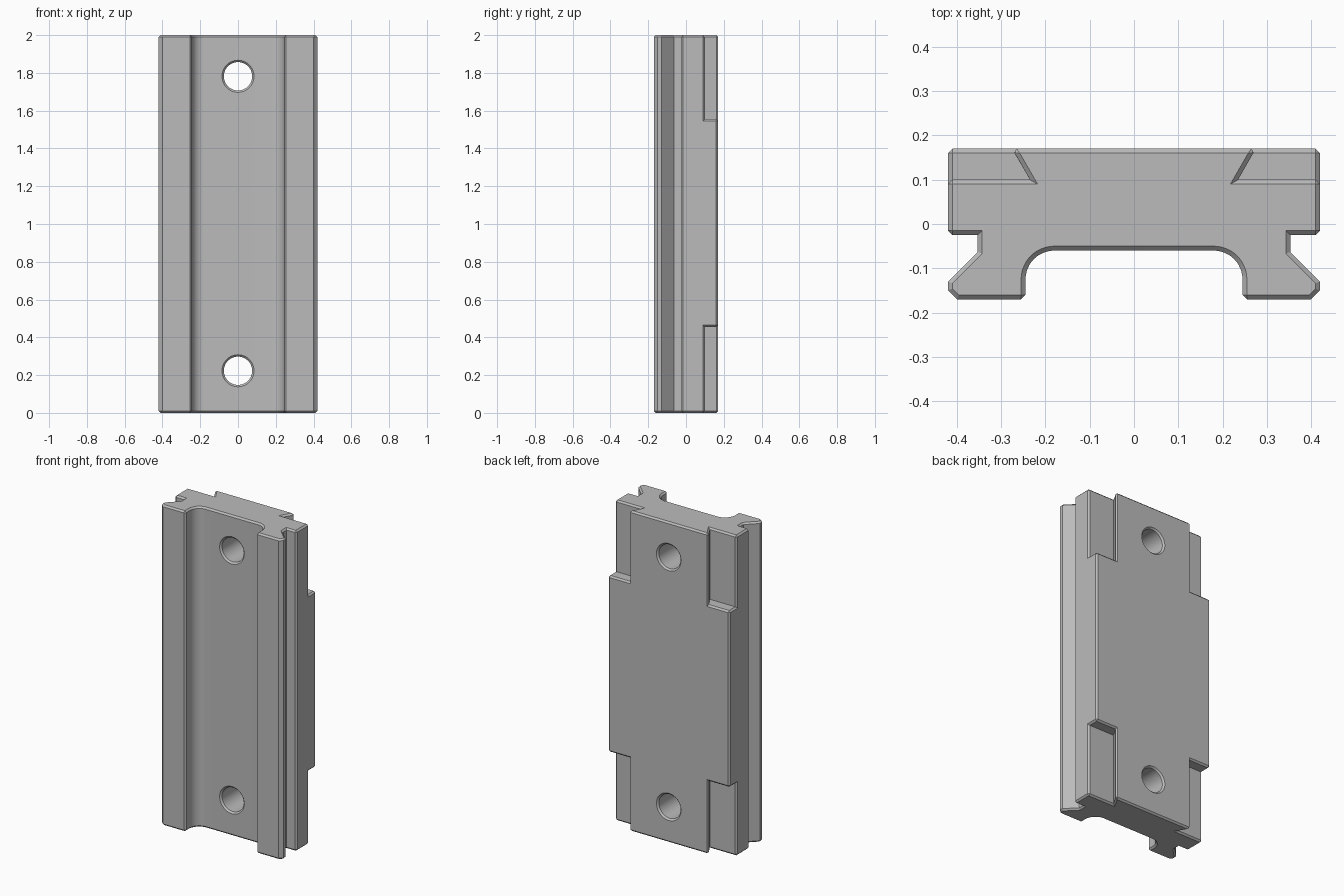
import bpy, bmesh, math
from mathutils import Matrix

if "Cube" in bpy.data.objects:
    bpy.data.objects.remove(bpy.data.objects["Cube"])

metal = bpy.data.materials.new("plain grey")
metal.diffuse_color = (0.5, 0.5, 0.5, 1)
metal.use_nodes = True
metal.node_tree.nodes["Principled BSDF"].inputs["Base Color"].default_value = metal.diffuse_color


def prism(name, outline, z0, z1):
    """Extrude an x-y outline from z0 to z1."""
    bm = bmesh.new()
    face = bm.faces.new([bm.verts.new((x, y, z0)) for x, y in outline])
    out = bmesh.ops.extrude_face_region(bm, geom=[face])
    top = [v for v in out["geom"] if isinstance(v, bmesh.types.BMVert)]
    bmesh.ops.translate(bm, verts=top, vec=(0, 0, z1 - z0))
    bmesh.ops.recalc_face_normals(bm, faces=bm.faces)
    return finish(name, bm)


def finish(name, bm):
    me = bpy.data.meshes.new(name)
    bm.to_mesh(me)
    bm.free()
    me.materials.append(metal)
    ob = bpy.data.objects.new(name, me)
    bpy.context.collection.objects.link(ob)
    return ob


def cut(body, cutters):
    """Subtract the cutters, apply the result and remove them."""
    for c in cutters:
        mod = body.modifiers.new("cut", "BOOLEAN")
        mod.operation, mod.solver, mod.object = "DIFFERENCE", "EXACT", c
    dg = bpy.context.evaluated_depsgraph_get()
    me = bpy.data.meshes.new_from_object(body.evaluated_get(dg))
    body.modifiers.clear()
    body.data = me
    for c in cutters:
        bpy.data.objects.remove(c)


# Rail cross-section: mounting block, neck, dovetail jaw, rounded channel
half = [(0.42, 0.17), (0.42, -0.025), (0.353, -0.025), (0.353, -0.063),
        (0.42, -0.13), (0.42, -0.15), (0.40, -0.17), (0.245, -0.17)]
for i in range(13):
    a = math.radians(90 * i / 12)
    half.append((0.18 + 0.065 * math.cos(a), -0.125 + 0.065 * math.sin(a)))
rail = prism("slotted_rail", half + [(-x, y) for x, y in reversed(half)], 0, 2)

# Undercut corner notches in the back
notches = []
for s in (-1, 1):
    for z0, z1 in ((-0.1, 0.455), (1.555, 2.1)):
        shape = [(s * 0.2925, 0.2), (s * 0.235, 0.1), (s * 0.5, 0.1), (s * 0.5, 0.2)]
        notches.append(prism("notch_cutter", shape, z0, z1))
cut(rail, notches)

# Small chamfer on every sharp outer edge
bm = bmesh.new()
bm.from_mesh(rail.data)
bmesh.ops.remove_doubles(bm, verts=bm.verts, dist=1e-5)
bmesh.ops.dissolve_limit(bm, angle_limit=0.01, verts=bm.verts, edges=bm.edges)
sharp = [e for e in bm.edges
         if e.is_manifold and e.calc_face_angle_signed() > math.radians(50)]
bmesh.ops.bevel(bm, geom=sharp, offset=0.01, segments=1, profile=0.5,
                affect="EDGES", clamp_overlap=True)
bm.to_mesh(rail.data)
bm.free()

# Countersunk through holes, turned about the y axis
holes = []
for z in (0.223, 1.782):
    bm = bmesh.new()
    rings = []
    for y, r in ((-0.07, 0.095), (-0.05, 0.075), (0.16, 0.075), (0.18, 0.095)):
        rings.append([bm.verts.new((r * math.cos(math.tau * i / 48), y,
                                    z + r * math.sin(math.tau * i / 48)))
                      for i in range(48)])
    for a, b in zip(rings, rings[1:]):
        for i in range(48):
            j = (i + 1) % 48
            bm.faces.new((a[i], a[j], b[j], b[i]))
    bm.faces.new(rings[0])
    bm.faces.new(rings[-1])
    bmesh.ops.recalc_face_normals(bm, faces=bm.faces)
    holes.append(finish("hole_cutter", bm))
cut(rail, holes)

# Smooth channel fillets and bores, crisp edges elsewhere
bpy.context.view_layer.objects.active = rail
rail.select_set(True)
bpy.ops.object.shade_smooth_by_angle(angle=math.radians(25))
